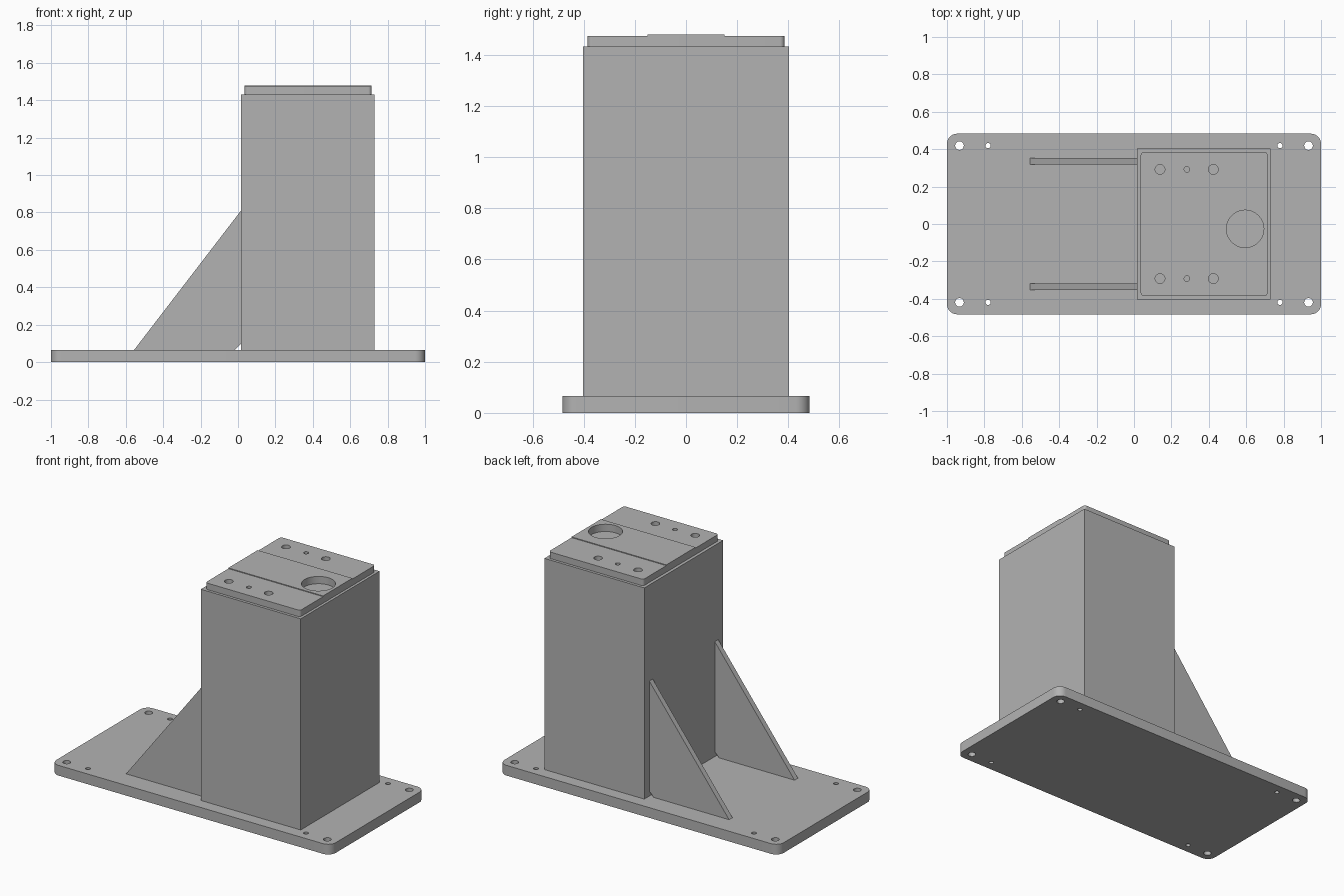
import bpy, bmesh, math
from mathutils import Matrix

if "Cube" in bpy.data.objects:
    bpy.data.objects.remove(bpy.data.objects["Cube"], do_unlink=True)

steel = bpy.data.materials.new("grey_steel")
steel.use_nodes = True
GREY = (0.45, 0.45, 0.45, 1)
steel.diffuse_color = GREY
steel.node_tree.nodes["Principled BSDF"].inputs["Base Color"].default_value = GREY


def finish(name, bm):
    bmesh.ops.recalc_face_normals(bm, faces=bm.faces[:])
    mesh = bpy.data.meshes.new(name)
    bm.to_mesh(mesh)
    bm.free()
    mesh.materials.append(steel)
    obj = bpy.data.objects.new(name, mesh)
    bpy.context.collection.objects.link(obj)
    return obj


def block(name, x0, x1, half_y, z0, z1, radius=0):
    """Box centred on y, with optional rounded upright edges."""
    bm = bmesh.new()
    bmesh.ops.create_cube(bm, size=1)
    for v in bm.verts:
        v.co = (x1 if v.co.x > 0 else x0, math.copysign(half_y, v.co.y),
                z1 if v.co.z > 0 else z0)
    if radius:
        upright = [e for e in bm.edges
                   if abs(e.verts[0].co.z - e.verts[1].co.z) > (z1 - z0) / 2]
        bmesh.ops.bevel(bm, geom=upright, offset=radius, segments=8,
                        profile=0.5, affect='EDGES')
    return finish(name, bm)


def drill(objects, holes, z0, z1):
    """Cut round holes (x, y, radius) between two heights."""
    bm = bmesh.new()
    for x, y, r in holes:
        bmesh.ops.create_cone(bm, cap_ends=True, segments=40, radius1=r, radius2=r,
                              depth=z1 - z0,
                              matrix=Matrix.Translation((x, y, (z0 + z1) / 2)))
    cutter = finish("hole_cutter", bm)
    cutter.hide_render = True
    for obj in objects:
        mod = obj.modifiers.new("holes", 'BOOLEAN')
        mod.object = cutter
        mod.operation = 'DIFFERENCE'
        mod.solver = 'EXACT'
        select(obj)
        bpy.ops.object.modifier_apply(modifier=mod.name)
    bpy.data.objects.remove(cutter, do_unlink=True)


def select(obj):
    bpy.ops.object.select_all(action='DESELECT')
    obj.select_set(True)
    bpy.context.view_layer.objects.active = obj


BASE_TOP, COLUMN_TOP, CAP_TOP = 0.066, 1.432, 1.474
COLUMN_BACK = 0.016

# Base plate with through holes in the corners
base = block("base_plate", -1, 1, 0.483, 0, BASE_TOP, 0.055)
corner_holes = [(sx * x, sy * 0.419, r) for sx in (-1, 1) for sy in (-1, 1)
                for x, r in ((0.933, 0.023), (0.78, 0.014))]
drill([base], corner_holes, -0.05, 0.12)

# Column
block("column", COLUMN_BACK, 0.731, 0.403, BASE_TOP, COLUMN_TOP)

# Mounting cap with a slightly raised middle strip
cap = block("cap_plate", 0.036, 0.714, 0.385, COLUMN_TOP, CAP_TOP, 0.018)
strip = block("cap_raised_strip", 0.036, 0.714, 0.15, CAP_TOP, 1.479)
cap_holes = [(x, sy * 0.292, r) for sy in (-1, 1)
             for x, r in ((0.139, 0.026), (0.283, 0.015), (0.424, 0.026))]
drill([cap, strip], cap_holes + [(0.594, -0.026, 0.1)], 1.4, 1.52)

for obj in (base, cap, strip):
    select(obj)
    bpy.ops.object.shade_smooth_by_angle(angle=math.radians(30))

# Triangular gussets with a clipped inner corner
outline = [(-0.555, BASE_TOP), (-0.015, BASE_TOP), (COLUMN_BACK, 0.098),
           (COLUMN_BACK, 0.81)]
for name, y in (("right_gusset", -0.352), ("left_gusset", 0.317)):
    bm = bmesh.new()
    face = bm.faces.new([bm.verts.new((x, y, z)) for x, z in outline])
    side = bmesh.ops.extrude_face_region(bm, geom=[face])
    moved = [v for v in side["geom"] if isinstance(v, bmesh.types.BMVert)]
    bmesh.ops.translate(bm, verts=moved, vec=(0, 0.035, 0))
    finish(name, bm)
